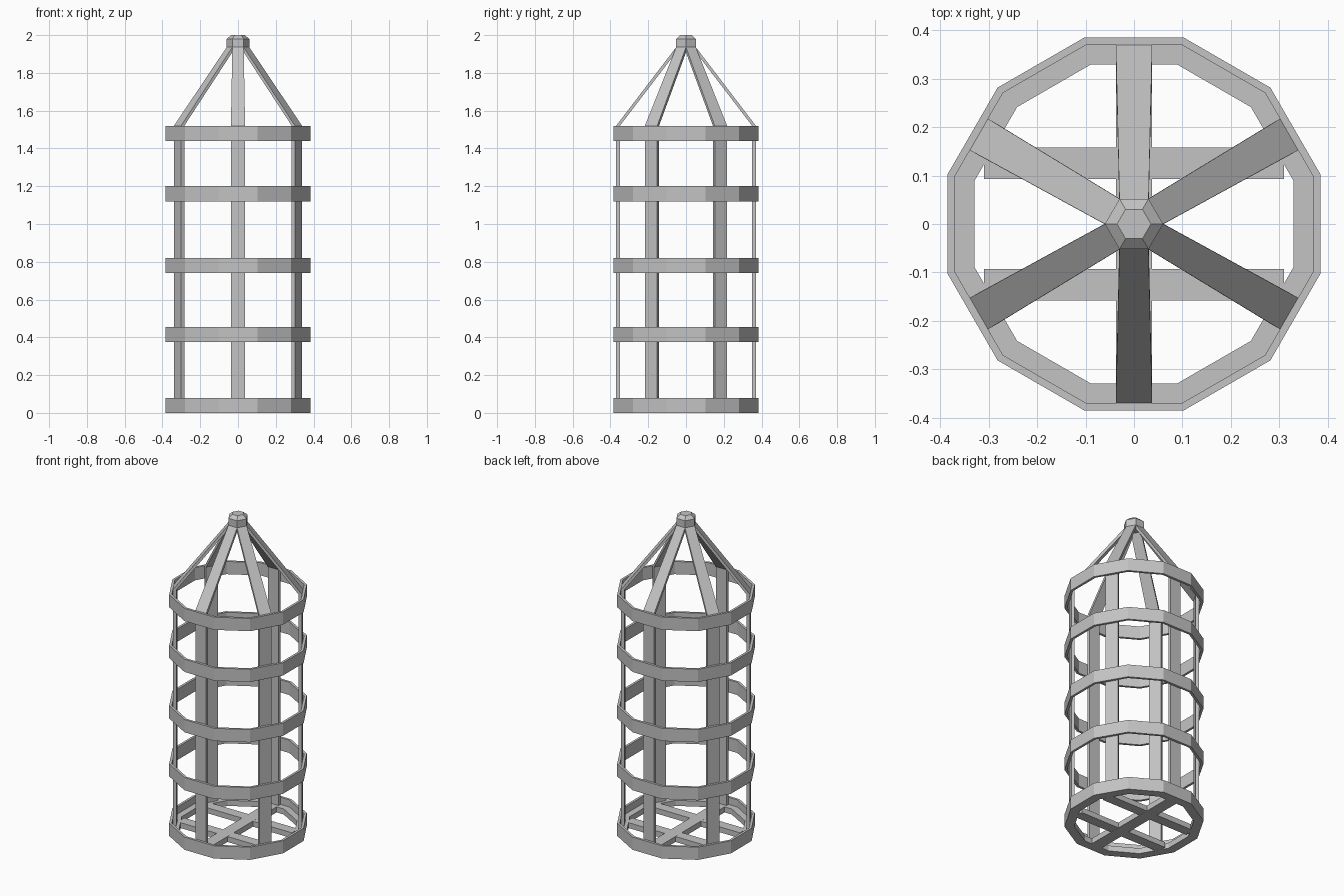
import bpy, bmesh
from math import cos, sin, pi, radians
from mathutils import Matrix, Vector

cube = bpy.data.objects.get("Cube")
if cube:
    bpy.data.objects.remove(cube, do_unlink=True)

grey = bpy.data.materials.new("grey metal")
grey.use_nodes = True
grey.diffuse_color = (0.55, 0.55, 0.55, 1)
grey.node_tree.nodes["Principled BSDF"].inputs["Base Color"].default_value = (0.55, 0.55, 0.55, 1)


def finish(name, bm):
    bmesh.ops.recalc_face_normals(bm, faces=bm.faces)
    mesh = bpy.data.meshes.new(name)
    bm.to_mesh(mesh)
    bm.free()
    mesh.materials.append(grey)
    obj = bpy.data.objects.new(name, mesh)
    bpy.context.collection.objects.link(obj)
    return obj


def lathe(name, profile, sides, start, closed):
    """Revolve (circumradius, z) points into flat-sided faces."""
    bm = bmesh.new()
    loops = []
    for r, z in profile:
        angles = [start + 2 * pi * i / sides for i in range(sides)]
        loops.append([bm.verts.new((r * cos(a), r * sin(a), z)) for a in angles])
    pairs = list(zip(loops, loops[1:]))
    if closed:
        pairs.append((loops[-1], loops[0]))
    else:
        bm.faces.new(loops[0])
        bm.faces.new(loops[-1])
    for low, high in pairs:
        for i in range(sides):
            j = (i + 1) % sides
            bm.faces.new((low[i], low[j], high[j], high[i]))
    return finish(name, bm)


def hoop(name, inner, outer, z0, z1):
    """Twelve-sided band; radii are measured to the flats."""
    k = 1 / cos(pi / 12)
    profile = [(inner * k, z0), (outer * k, z0), (outer * k, z1), (inner * k, z1)]
    return lathe(name, profile, 12, pi / 12, True)


def slat(name, low, high, angle):
    """Flat bar between two (inner r, outer r, half width, z) sections."""
    bm = bmesh.new()
    turn = Matrix.Rotation(angle, 3, 'Z')
    ends = []
    for r0, r1, w, z in (low, high):
        corners = ((r0, -w), (r1, -w), (r1, w), (r0, w))
        ends.append([bm.verts.new(turn @ Vector((x, y, z))) for x, y in corners])
    bm.faces.new(ends[0])
    bm.faces.new(ends[1])
    for i in range(4):
        j = (i + 1) % 4
        bm.faces.new((ends[0][i], ends[0][j], ends[1][j], ends[1][i]))
    return finish(name, bm)


def box(name, center, size):
    bm = bmesh.new()
    bmesh.ops.create_cube(bm, size=1)
    bmesh.ops.scale(bm, vec=size, verts=bm.verts)
    bmesh.ops.translate(bm, vec=center, verts=bm.verts)
    return finish(name, bm)


# Horizontal hoops
for i, z in enumerate((0, 0.375, 0.74, 1.12, 1.44)):
    hoop(f"hoop_{i + 1}", 0.37, 0.385, z, z + 0.08)

# Base: inner flange and three floor bars
hoop("floor_rim", 0.33, 0.372, 0, 0.035)
box("floor_bar_long", (0, 0, 0.0175), (0.075, 0.68, 0.035))
for side, name in ((1, "back"), (-1, "front")):
    box(f"floor_bar_{name}", (0, side * 0.126, 0.0175), (0.62, 0.065, 0.034))

# Uprights and the roof struts that continue them
for i in range(6):
    a = radians(30 + 60 * i)
    slat(f"upright_{i + 1}", (0.35, 0.37, 0.0375, 0.01), (0.35, 0.37, 0.0375, 1.52), a)
    slat(f"roof_strut_{i + 1}", (0.35, 0.37, 0.0375, 1.52), (0.025, 0.045, 0.03, 1.945), a)

# Hexagonal cap
lathe("cap", [(0.06, 1.935), (0.06, 1.98), (0.035, 2.0)], 6, 0, False)
